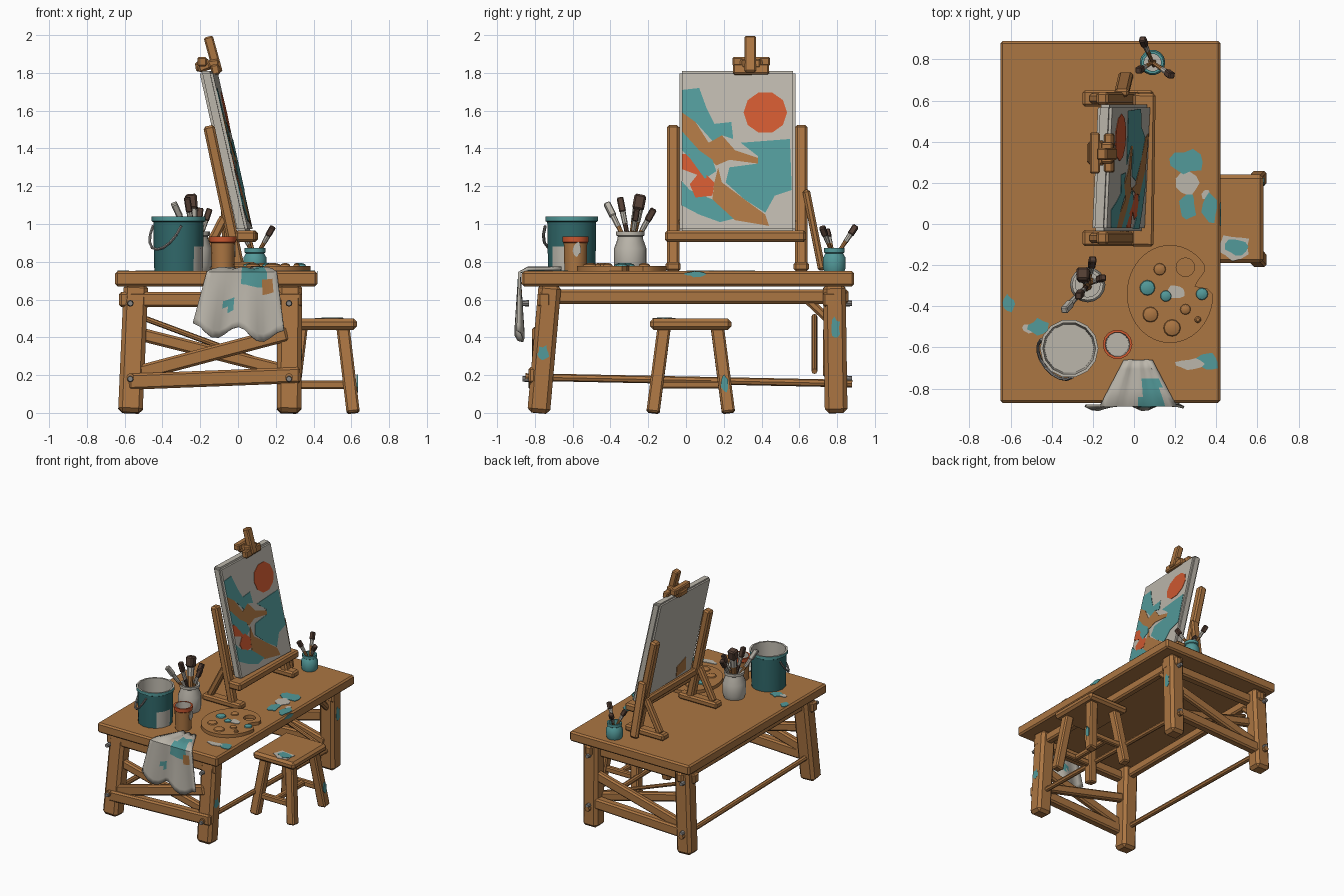
import bpy, bmesh, math, random
from mathutils import Vector as V, Matrix

if "Cube" in bpy.data.objects:
    bpy.data.objects.remove(bpy.data.objects["Cube"])

COL = {"wood": (.41, .18, .055), "teal": (.085, .32, .32), "dark teal": (.03, .14, .145),
       "off white": (.50, .47, .41), "orange": (.62, .10, .03), "dark brown": (.09, .05, .035),
       "metal": (.25, .24, .23)}
MAT = {}
for k, c in COL.items():
    MAT[k] = bpy.data.materials.new(k)
    MAT[k].diffuse_color = (*c, 1)


def finish(name, bm, mats, bevel=0, segs=1):
    if bevel:
        bmesh.ops.bevel(bm, geom=bm.edges[:], offset=bevel, segments=segs, affect='EDGES')
    bmesh.ops.recalc_face_normals(bm, faces=bm.faces[:])
    me = bpy.data.meshes.new(name)
    bm.to_mesh(me)
    bm.free()
    for m in ([mats] if isinstance(mats, str) else mats):
        me.materials.append(MAT[m])
    ob = bpy.data.objects.new(name, me)
    bpy.context.collection.objects.link(ob)
    return ob


def basis(p0, p1):
    z = (p1 - p0).normalized()
    x = (V((0, 1, 0)) if abs(z.y) < .9 else V((0, 0, 1))).cross(z).normalized()
    m = Matrix((x, z.cross(x), z)).transposed().to_4x4()
    m.translation = (p0 + p1) / 2
    return m


def beam(name, p0, p1, w, d, mat="wood", bevel=.012):
    p0, p1 = V(p0), V(p1)
    bm = bmesh.new()
    bmesh.ops.create_cube(bm, size=1, matrix=basis(p0, p1) @ Matrix.Diagonal((w, d, (p1 - p0).length, 1)))
    return finish(name, bm, mat, bevel)


def box(name, lo, hi, mat="wood", bevel=.012):
    c = [(a + b) / 2 for a, b in zip(lo, hi)]
    return beam(name, (c[0], c[1], lo[2]), (c[0], c[1], hi[2]), hi[0] - lo[0], hi[1] - lo[1], mat, bevel)


def rod(name, p0, p1, r0, r1, mat, n=8):
    p0, p1 = V(p0), V(p1)
    bm = bmesh.new()
    bmesh.ops.create_cone(bm, cap_ends=True, segments=n, radius1=r0, radius2=r1,
                          depth=(p1 - p0).length, matrix=basis(p0, p1))
    return finish(name, bm, mat)


def lathe(name, c, prof, seg_mats, n, rule=None):
    mats = list(dict.fromkeys(seg_mats)) + ["off white"]
    bm = bmesh.new()
    rings = [[bm.verts.new((c[0] + r * math.cos(i * math.tau / n), c[1] + r * math.sin(i * math.tau / n), z))
              for i in range(n)] if r else [bm.verts.new((c[0], c[1], z))] for r, z in prof]
    for a, b, m in zip(rings, rings[1:], seg_mats):
        for i in range(n):
            vs = [a[i % len(a)], a[(i + 1) % len(a)], b[(i + 1) % len(b)], b[i % len(b)]]
            f = bm.faces.new(list(dict.fromkeys(vs)))
            f.material_index = mats.index(m)
            if rule and rule(f.calc_center_median() - V((c[0], c[1], 0))):
                f.material_index = len(mats) - 1
    return finish(name, bm, mats)


def plate(name, pts, mat, thick):
    bm = bmesh.new()
    f = bm.faces.new([bm.verts.new(p) for p in pts])
    g = bmesh.ops.extrude_face_region(bm, geom=[f])
    bmesh.ops.translate(bm, verts=[v for v in g["geom"] if isinstance(v, bmesh.types.BMVert)], vec=thick)
    return finish(name, bm, mat)


def splash(name, c, ru, rv, mat, axis="z", h=.004, jag=.25):
    u, v, n = {"z": ((1, 0, 0), (0, 1, 0), (0, 0, 1)), "x": ((0, 1, 0), (0, 0, 1), (1, 0, 0)),
               "y": ((1, 0, 0), (0, 0, 1), (0, -1, 0))}[axis]
    pts = []
    for i in range(11):
        a, k = i * math.tau / 11, 1 + random.uniform(-jag, jag)
        pts.append(V(c) + V(u) * ru * k * math.cos(a) + V(v) * rv * k * math.sin(a))
    return plate(name, pts, mat, V(n) * h)


random.seed(4)
# Work table: top, legs, rails, braces and through rods
box("table_top", (-.65, -.87, .67), (.42, .89, .75), bevel=.012)
for sx, xt, xb in (("left", -.54, -.57), ("right", .275, .27)):
    for sy, yt, yb in (("front", -.72, -.78), ("back", .785, .795)):
        beam(f"{sx}_{sy}_leg", (xb, yb, 0), (xt, yt, .68), .13, .12, bevel=.022)
        s = -1 if sy == "front" else 1
        for z in (.18, .58):
            rod(f"{sx}_{sy}_bolt", (xb, yb + s * .05, z), (xb, yb + s * .085, z), .018, .014, "metal")
    beam(f"{sx}_long_rail", (xt, -.74, .615), (xt, .86, .615), .06, .075)
    rod(f"{sx}_through_rod", (xb, -.85, .19), (xb, .88, .155), .02, .02, "wood")
    beam(f"{sx}_corner_brace", (xt, .60, .64), (xt, .78, .47), .045, .045)
for end, y in (("front", -.79), ("back", .80)):
    s = -1 if end == "front" else 1
    beam(f"{end}_upper_rail", (-.63, y - s * .04, .60), (.34, y - s * .04, .60), .08, .07)
    beam(f"{end}_lower_rail", (-.58, y + s * .01, .165), (.33, y + s * .01, .20), .085, .07)
    beam(f"{end}_rising_brace", (-.53, y, .21), (.26, y, .42), .08, .05)
    beam(f"{end}_falling_brace", (-.53, y - s * .05, .42), (.26, y - s * .05, .22), .07, .05)
rod("slim_cross_rod", (-.52, .68, .51), (.26, .68, .22), .015, .015, "wood")

# Stool
box("stool_seat", (.26, -.19, .44), (.63, .24, .50), bevel=.018)
for i in (-1, 1):
    for j in (-1, 1):
        beam("stool_leg", (.445 + i * .165, .025 + j * .2, 0), (.445 + i * .11, .025 + j * .14, .46), .07, .07, bevel=.01)
    beam("stool_stretcher", (.30, .025 + i * .18, .15), (.59, .025 + i * .18, .15), .045, .04, bevel=.008)
beam("stool_cross_stretcher", (.445, -.15, .15), (.445, .20, .15), .04, .04, bevel=.008)

# Easel: feet, posts, struts, ledge, mast and clamp
for side, y in (("near", -.068), ("far", .61)):
    box(f"easel_{side}_foot", (-.25, y - .04, .75), (.095, y + .04, .80))
    beam(f"easel_{side}_post", (.005, y, .77), (-.155, y, 1.52), .06, .065)
    beam(f"easel_{side}_strut", (-.20, y, .79), (-.07, y, 1.04), .05, .05)
beam("easel_side_prop", (-.04, .72, .755), (-.06, .635, 1.18), .07, .04)
beam("easel_ledge", (.04, -.11, .935), (.05, .635, .935), .11, .06)
beam("easel_back_bar", (-.045, -.08, 1.0), (-.045, .62, 1.0), .04, .06)
beam("easel_mast", (-.105, .34, 1.80), (-.158, .34, 1.992), .05, .06, bevel=.008)
beam("clamp_back", (-.17, .345, 1.81), (-.195, .345, 1.87), .07, .12)
beam("clamp_front", (-.115, .345, 1.79), (-.125, .345, 1.845), .045, .19, bevel=.008)
beam("clamp_bridge", (-.225, .345, 1.83), (-.10, .345, 1.85), .05, .10, bevel=.008)
beam("clamp_bar", (-.19, .245, 1.86), (-.19, .445, 1.86), .05, .05, bevel=.008)


# Canvas, leaning back and slightly turned, with painted plates on its face
def face(y, z, w=0):
    return V((.07 - .2235 * (z - .95) + .045 * (y - .27) - w, y, z))


bm = bmesh.new()
bmesh.ops.create_cube(bm, size=1)
for v in bm.verts:
    v.co = face(.273 + v.co.y * .615, 1.385 + v.co.z * .85, .035 - v.co.x * .07)
finish("canvas", bm, "off white", .014, 2)


def paint(name, mat, pts):
    plate(name, [face(y, z, .002) for y, z in pts], mat, V((.005, 0, 0)))


paint("painted_sky", "teal", [(-.02, 1.71), (.07, 1.72), (.11, 1.61), (.15, 1.53), (.24, 1.54), (.25, 1.45),
                              (.19, 1.47), (.14, 1.44), (.05, 1.54), (-.02, 1.59)])
paint("painted_ridge", "wood", [(-.02, 1.59), (.05, 1.54), (.12, 1.43), (.19, 1.47), (.26, 1.39), (.38, 1.35),
                                (.38, 1.32), (.23, 1.34), (.16, 1.31), (.07, 1.39), (-.02, 1.49)])
paint("painted_stream", "teal", [(-.02, 1.49), (.07, 1.39), (.14, 1.34), (.16, 1.28), (.10, 1.24), (.02, 1.35),
                                 (-.02, 1.39)])
paint("painted_lake", "teal", [(.29, 1.43), (.55, 1.45), (.56, 1.18), (.47, 1.15), (.42, 1.06), (.31, 1.13),
                               (.21, 1.22), (.23, 1.30), (.38, 1.32), (.38, 1.36)])
paint("painted_glow", "orange", [(-.02, 1.37), (.03, 1.37), (.08, 1.29), (.15, 1.22), (.14, 1.15), (.05, 1.14),
                                 (.02, 1.21), (.06, 1.26), (-.02, 1.29)])
paint("painted_bank", "wood", [(.17, 1.30), (.19, 1.22), (.31, 1.13), (.42, 1.05), (.44, .99), (.26, 1.02),
                               (.14, 1.13), (.15, 1.22)])
paint("painted_shore", "teal", [(-.025, 1.23), (.02, 1.18), (.14, 1.13), (.26, 1.03), (.18, 1.01), (.07, 1.05),
                                (-.025, 1.10)])
paint("painted_sun", "orange", [(.42 + .115 * math.cos(i * math.tau / 10), 1.59 + .112 * math.sin(i * math.tau / 10))
                                for i in range(10)])
plate("canvas_back_stain", [face(y, z, .069) for y, z in ((.05, 1.05), (.16, 1.03), (.18, 1.12), (.09, 1.17))],
      "wood", V((-.005, 0, 0)))

# Bucket with wire handle, cup and two jars
lathe("bucket", (-.315, -.605), [(0, .75), (.128, .75), (.131, .88), (.133, 1.01), (.142, 1.015), (.142, 1.04),
                                 (.128, 1.04), (.12, .78), (0, .78)],
      ["dark teal"] * 4 + ["teal", "off white", "off white", "off white"], 14,
      lambda p: p.x > .09 and -.09 < p.y < -.01 and .79 < p.z < .9)
a, b = V((-.45, -.56, .99)), V((-.30, -.745, .99))
pts = [a.lerp(b, .5 - .5 * math.cos(t)) + V((-.055, -.045, -.125)) * math.sin(t)
       for t in (i * math.pi / 8 for i in range(9))]
for p, q in zip(pts, pts[1:]):
    rod("bucket_handle", p, q, .008, .008, "metal", 6)
lathe("cup", (-.08, -.585), [(0, .75), (.06, .75), (.064, .90), (.07, .905), (.072, .935), (.06, .935), (.056, .77), (0, .77)],
      ["wood", "wood", "orange", "orange", "orange", "off white", "off white"], 14)
splash("cup_drip", (-.018, -.575, .87), .022, .04, "off white", "x")
lathe("white_jar", (-.225, -.295), [(0, .75), (.075, .75), (.086, .78), (.086, .87), (.068, .92), (.066, .935), (.076, .94),
                                    (.076, .96), (.06, .96), (.06, .80), (0, .80)], ["off white"] * 10, 16)
lathe("teal_jar", (.09, .785), [(0, .75), (.056, .75), (.062, .77), (.062, .82), (.048, .845), (.055, .85), (.055, .872),
                                (.042, .872), (.042, .78), (0, .78)], ["teal"] * 8 + ["off white"], 14)


# Brushes: handle, ferrule and bristles
def brush(base, tip, r, handle, bristle):
    base, tip = V(base), V(tip)
    p, q = base.lerp(tip, .58), base.lerp(tip, .77)
    rod("brush_handle", base, p, r * .6, r * .9, handle)
    rod("brush_ferrule", p, q, r, r * 1.1, "off white")
    beam("brush_bristles", q, tip, r * 2.5, r * 2.5, bristle, r * .4)


for tip, r, h, bs in (((-.34, -.42, 1.11), .014, "wood", "off white"), ((-.27, -.35, 1.14), .014, "dark brown", "dark brown"),
                      ((-.25, -.24, 1.155), .025, "wood", "dark brown"), ((-.20, -.17, 1.08), .014, "wood", "dark brown"),
                      ((-.15, -.26, 1.08), .013, "wood", "dark brown")):
    brush(V((-.225, -.295, .81)).lerp(V((tip[0], tip[1], .81)), -.2), tip, r, h, bs)
for tip in ((.04, .90, .99), (.185, .72, .985), (.02, .745, .97)):
    brush(V((.09, .785, .79)).lerp(V((tip[0], tip[1], .79)), -.15), tip, .013, "wood", "dark brown")

# Palette with thumb hole and paint dabs
out = []
for i in range(48):
    t = i * math.tau / 48
    k = 1 - .42 * math.exp(-((t - .3) / .16) ** 2)
    out.append((.175 + .21 * k * math.cos(t), -.34 + .238 * k * math.sin(t), .752))
pal = plate("palette", out, "wood", V((0, 0, .026)))
cut = rod("palette_hole_cutter", (.25, -.21, .7), (.25, -.21, .82), .045, .045, "wood", 16)
cut.hide_render = True
cut.hide_set(True)
mod = pal.modifiers.new("thumb_hole", "BOOLEAN")
mod.object, mod.operation = cut, "DIFFERENCE"
for x, y, r, m in ((.125, -.22, .03, "wood"), (.065, -.31, .038, "teal"), (.155, -.35, .028, "teal"), (.08, -.44, .038, "wood"),
                   (.185, -.505, .042, "wood"), (.25, -.415, .026, "wood"), (.31, -.465, .016, "wood"), (.33, -.34, .03, "teal")):
    lathe("paint_dab", (x, y), [(r, .777), (r * .9, .786), (r * .5, .792), (0, .793)], [m] * 3, 12)
splash("palette_smear", (.21, -.33, .778), .04, .035, "off white")

# Rag draped over the front edge
bm = bmesh.new()
NX, NY = 14, 14
grid = []
for j in range(NY + 1):
    t, row = j / NY, []
    for i in range(NX + 1):
        s = i / NX
        if t < .35:
            k = t / .35
            p = V(((s - .5) * (.14 + .23 * k) + .02, -.66 - .22 * k, .762 + .012 * math.sin(s * 9) ** 2))
        else:
            k = (t - .35) / .65
            low = .44 - .04 * s + .035 * math.cos(s * 12.5)
            p = V(((s - .5) * (.37 + .11 * k) + .02 - .02 * k, -.888 - .022 * k * math.sin(s * 13), .75 + (low - .75) * k))
        row.append(bm.verts.new(p))
    grid.append(row)
for j in range(NY):
    for i in range(NX):
        f = bm.faces.new((grid[j][i], grid[j][i + 1], grid[j + 1][i + 1], grid[j + 1][i]))
        c = f.calc_center_median()
        if math.hypot(c.x - .08, (c.z - .73) * 1.2) < .07 and c.y < -.74 or math.hypot(c.x + .04, c.z - .57) < .03:
            f.material_index = 1
        elif math.hypot(c.x - .15, c.z - .68) < .04:
            f.material_index = 2
rag = finish("rag", bm, ["off white", "teal", "wood"])
rag.modifiers.new("cloth_thickness", "SOLIDIFY").thickness = .012

# Paint splashes on table, stool and legs
for x, y, u, v, m in ((.25, .30, .075, .06, "teal"), (.26, .20, .05, .06, "off white"), (.26, .09, .04, .07, "teal"),
                      (.37, .08, .04, .07, "teal"), (.35, .14, .025, .025, "off white"), (.27, -.68, .06, .025, "off white"),
                      (.36, -.67, .05, .05, "teal"), (-.61, -.39, .035, .04, "teal"), (-.46, -.50, .055, .035, "teal"),
                      (-.51, -.51, .03, .025, "off white")):
    splash("table_splash", (x, y, .75), u, v, m)
splash("stool_splash_pale", (.49, -.11, .50), .07, .06, "off white", h=.003)
splash("stool_splash", (.50, -.11, .50), .05, .04, "teal", h=.005)
splash("table_edge_splash", (.418, .05, .735), .05, .014, "teal", "x")
splash("back_leg_splash", (.336, .79, .45), .025, .05, "teal", "x")
splash("front_leg_splash", (.334, -.755, .32), .03, .035, "teal", "x")
splash("stool_leg_splash", (.627, .205, .15), .02, .045, "teal", "x", .008)

# Smooth shading that keeps edges sharp
for ob in bpy.context.scene.objects:
    ob.select_set(ob.name != cut.name)
bpy.context.view_layer.objects.active = pal
bpy.ops.object.shade_smooth_by_angle(angle=math.radians(32))

for m in bpy.data.materials:
    if m.users and not m.is_grease_pencil:
        m.use_nodes = True
        m.node_tree.nodes["Principled BSDF"].inputs["Base Color"].default_value = m.diffuse_color
